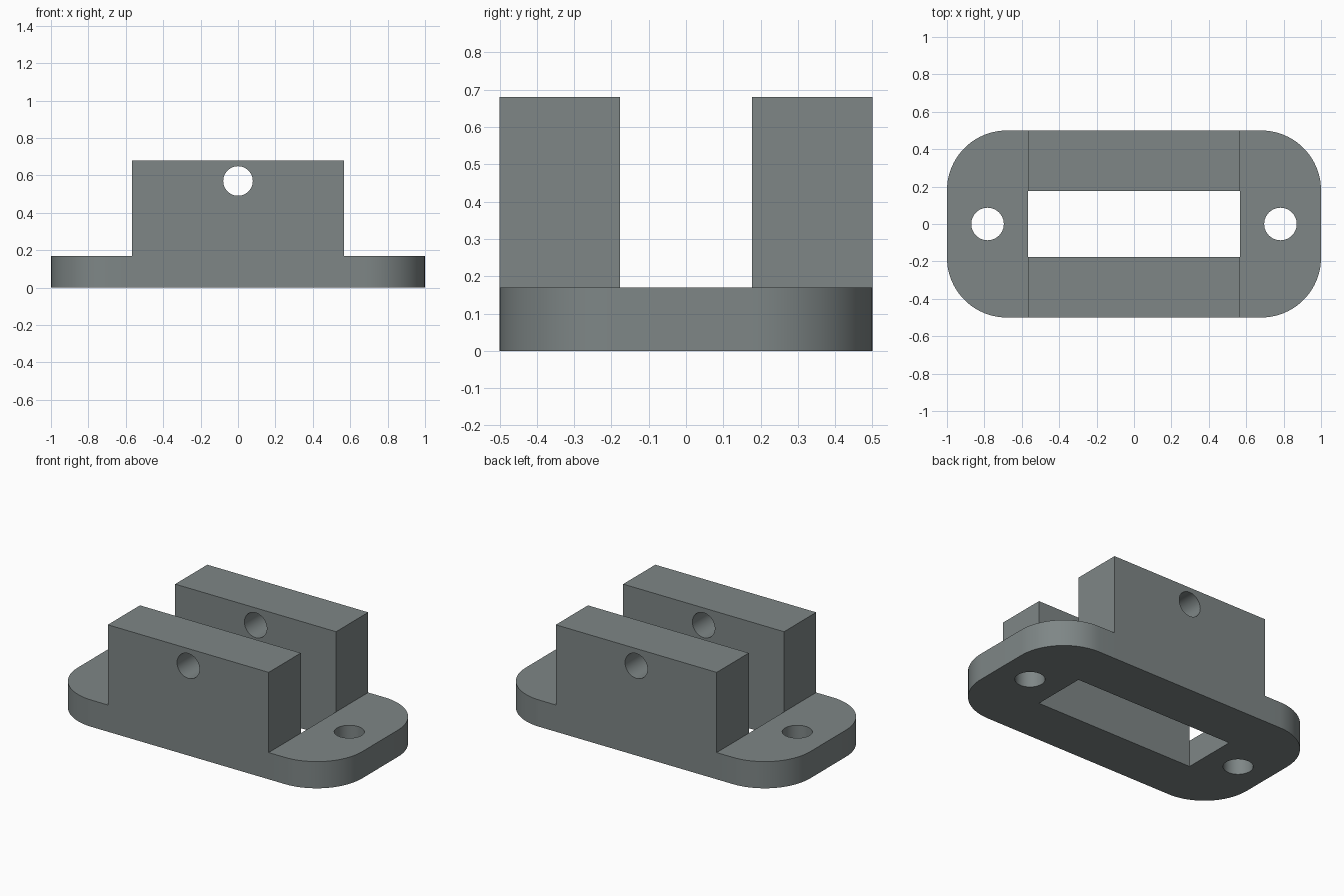
import bpy, bmesh, math
from mathutils import Matrix

if "Cube" in bpy.data.objects:
    bpy.data.objects.remove(bpy.data.objects["Cube"])

steel = bpy.data.materials.new("grey_green_steel")
steel.diffuse_color = (0.21, 0.24, 0.24, 1)
steel.use_nodes = True
steel.node_tree.nodes["Principled BSDF"].inputs["Base Color"].default_value = steel.diffuse_color


def prism(name, points, low, high, matrix=Matrix()):
    """Extrude a closed 2D profile from low to high along its local z."""
    bm = bmesh.new()
    face = bm.faces.new([bm.verts.new((x, y, low)) for x, y in points])
    geom = bmesh.ops.extrude_face_region(bm, geom=[face])["geom"]
    verts = [g for g in geom if isinstance(g, bmesh.types.BMVert)]
    bmesh.ops.translate(bm, verts=verts, vec=(0, 0, high - low))
    bmesh.ops.recalc_face_normals(bm, faces=bm.faces)
    mesh = bpy.data.meshes.new(name)
    bm.to_mesh(mesh)
    bm.free()
    mesh.transform(matrix)
    mesh.materials.append(steel)
    obj = bpy.data.objects.new(name, mesh)
    bpy.context.collection.objects.link(obj)
    return obj


def arc(cx, cy, r, start, end, n):
    return [(cx + r * math.cos(math.radians(start + (end - start) * i / n)),
             cy + r * math.sin(math.radians(start + (end - start) * i / n)))
            for i in range(n + 1)]


def circle(cx, cy, r):
    return arc(cx, cy, r, 0, 360, 48)[:-1]


def rectangle(x, y):
    return [(-x, -y), (x, -y), (x, y), (-x, y)]


def combine(body, tool, operation):
    """Apply a boolean to the body and remove the tool."""
    mod = body.modifiers.new(operation.lower(), "BOOLEAN")
    mod.object, mod.operation, mod.solver = tool, operation, "EXACT"
    bpy.context.view_layer.objects.active = body
    bpy.ops.object.modifier_apply(modifier=mod.name)
    bpy.data.objects.remove(tool)


# Rounded base plate
R = 0.32
outline = []
for sx, sy, start in ((1, 1, 0), (-1, 1, 90), (-1, -1, 180), (1, -1, 270)):
    outline += arc(sx * (1 - R), sy * (0.5 - R), R, start, start + 90, 20)
bracket = prism("clevis_bracket", outline, 0, 0.17)

# Upright block, later split into two walls by the slot
combine(bracket, prism("wall_block", rectangle(0.566, 0.5), 0, 0.68), "UNION")

# Central slot through everything: clears the gap above the plate as well
combine(bracket, prism("slot_cutter", rectangle(0.566, 0.177), -0.1, 0.8), "DIFFERENCE")

# Mounting holes in the plate ends
for x in (-0.783, 0.783):
    combine(bracket, prism("bolt_hole_cutter", circle(x, 0, 0.087), -0.1, 0.3), "DIFFERENCE")

# Cross pin hole through both walls
turn = Matrix.Rotation(math.radians(90), 4, "X")
combine(bracket, prism("pin_hole_cutter", circle(0, 0.57, 0.079), -0.7, 0.7, turn), "DIFFERENCE")

# Smooth the round surfaces, keep the edges sharp
bpy.ops.object.select_all(action="DESELECT")
bracket.select_set(True)
bpy.context.view_layer.objects.active = bracket
bpy.ops.object.shade_smooth_by_angle(angle=math.radians(30))
